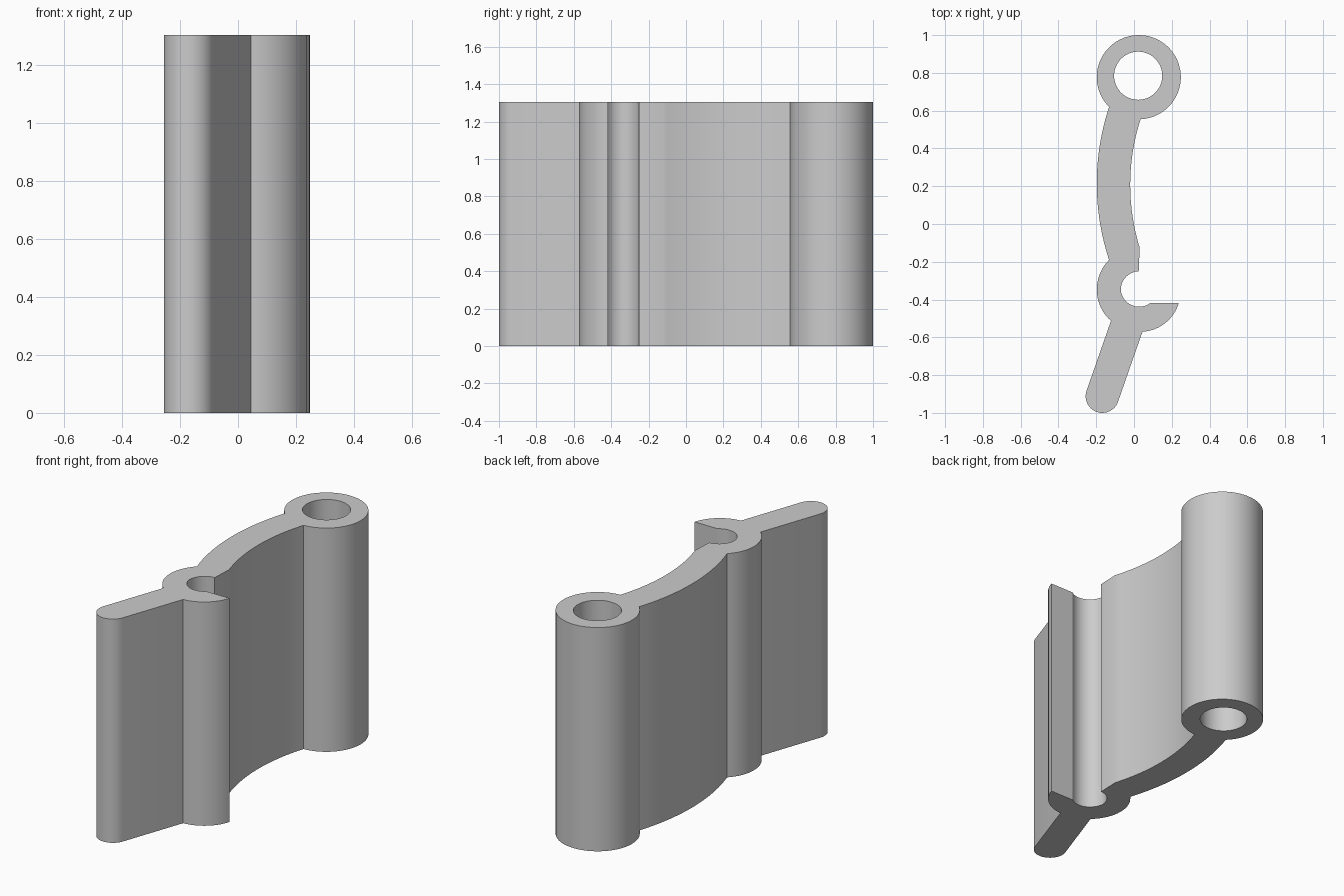
import bpy, bmesh, math
from mathutils import Vector

cube = bpy.data.objects.get("Cube")
if cube:
    bpy.data.objects.remove(cube, do_unlink=True)

HEIGHT = 1.305


def arc(a, m, b, n=16):
    """Points on the circular arc from a through m to b."""
    a, m, b = Vector(a), Vector(m), Vector(b)
    p, q = m - a, b - a
    d = 2 * p.cross(q)
    c = a + Vector((q.y * p.length_squared - p.y * q.length_squared,
                    p.x * q.length_squared - q.x * p.length_squared)) / d
    start = math.atan2(a.y - c.y, a.x - c.x)
    sweep = math.atan2(b.y - c.y, b.x - c.x) - start
    sweep = sweep % math.tau if d > 0 else -(-sweep % math.tau)
    r = (a - c).length
    return [c + r * Vector((math.cos(start + sweep * i / n),
                            math.sin(start + sweep * i / n))) for i in range(n + 1)]


# Corners shared by neighbouring arcs
web_top_l, web_top_r = (-0.132, 0.62), (0.035, 0.555)
web_low_l, web_low_r = (-0.132, -0.19), (0.03, -0.125)
groove_top, groove_mid = (0.025, -0.25), (-0.07, -0.352)
lip_in, lip_tip = (0.088, -0.417), (0.237, -0.417)
tail_r, tail_l = (0.045, -0.57), (-0.122, -0.513)

outline = (
    arc(web_top_r, (0.026, 1.0), web_top_l, 64)            # barrel
    + arc(web_top_l, (-0.197, 0.21), web_low_l, 24)        # outer web
    + arc(web_low_l, (-0.197, -0.35), tail_l)              # knuckle back
    + arc((-0.251, -0.882), (-0.198, -0.995), (-0.085, -0.942))  # tail tip
    + arc(tail_r, (0.157, -0.531), lip_tip)                # knuckle lip
    + arc(lip_in, (0.025, -0.438), groove_mid)             # groove lower half
    + arc(groove_mid, (-0.043, -0.281), groove_top)        # groove upper half
    + arc(web_low_r, (-0.02, 0.21), web_top_r, 24)         # inner web
)
hole = [Vector((0.022 + 0.1275 * math.cos(math.tau * i / 48),
                0.785 + 0.1275 * math.sin(math.tau * i / 48))) for i in range(48)]

# Fill the section between outline and hole, then extrude it upward
bm = bmesh.new()
for loop in (outline, hole):
    points = [p for i, p in enumerate(loop) if (p - loop[i - 1]).length > 1e-5]
    verts = [bm.verts.new((p.x, p.y, 0)) for p in points]
    for i, v in enumerate(verts):
        bm.edges.new((verts[i - 1], v))
bmesh.ops.triangle_fill(bm, edges=bm.edges[:], use_beauty=True, normal=(0, 0, 1))
top = bmesh.ops.extrude_face_region(bm, geom=bm.faces[:], use_keep_orig=True)["geom"]
bmesh.ops.translate(bm, vec=(0, 0, HEIGHT),
                    verts=[e for e in top if isinstance(e, bmesh.types.BMVert)])
bmesh.ops.recalc_face_normals(bm, faces=bm.faces[:])
mesh = bpy.data.meshes.new("extruded_hinge_section")
bm.to_mesh(mesh)
bm.free()
part = bpy.data.objects.new("extruded_hinge_section", mesh)
bpy.context.collection.objects.link(part)

# Plain grey finish
grey = bpy.data.materials.new("plain_grey")
grey.use_nodes = True
colour = (0.6, 0.6, 0.6, 1)
grey.diffuse_color = colour
grey.node_tree.nodes["Principled BSDF"].inputs["Base Color"].default_value = colour
mesh.materials.append(grey)

bpy.ops.object.select_all(action="DESELECT")
part.select_set(True)
bpy.context.view_layer.objects.active = part
bpy.ops.object.shade_smooth_by_angle(angle=math.radians(25))
